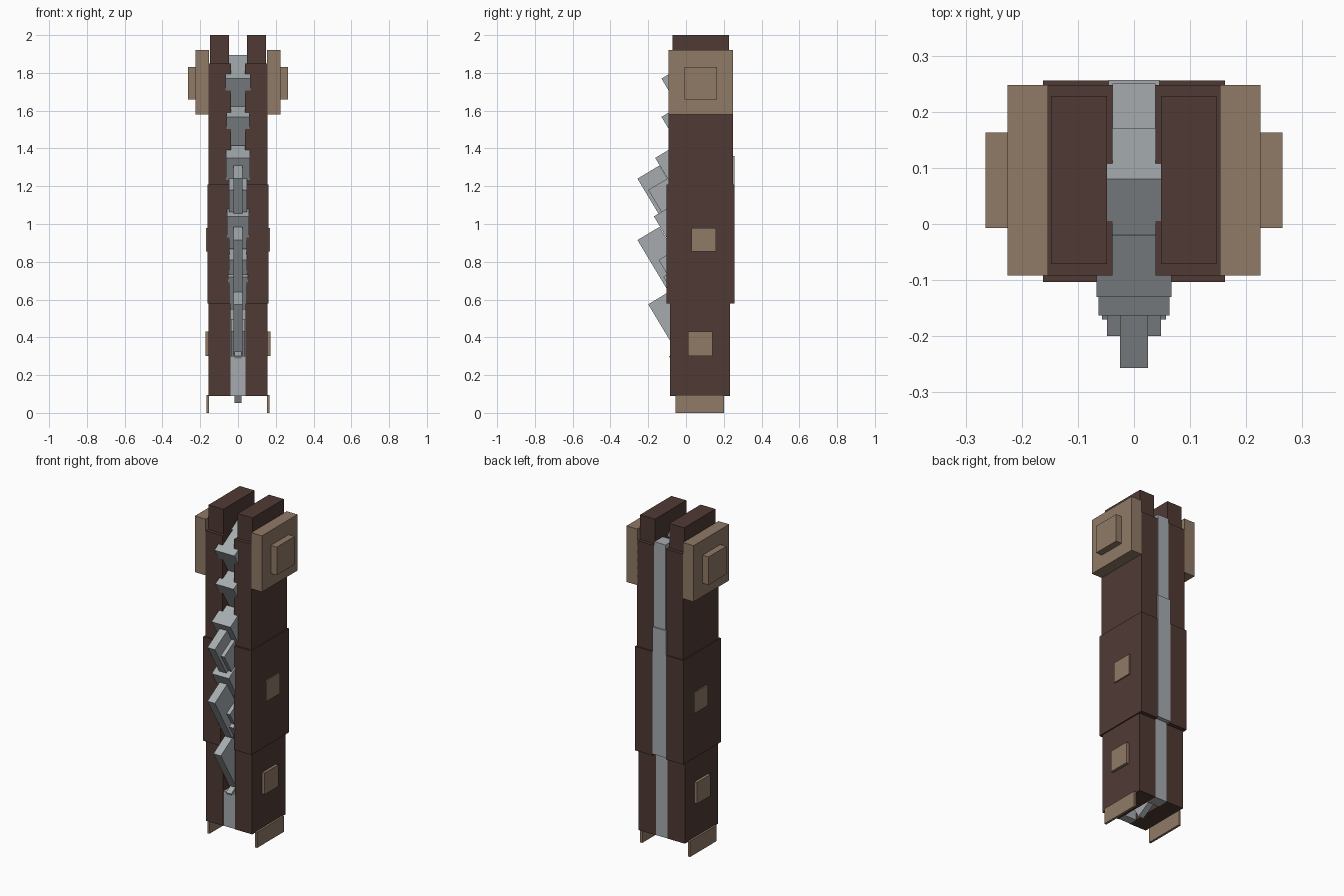
import bpy
from math import radians, sin, cos

old = bpy.data.objects.get("Cube")
if old:
    bpy.data.objects.remove(old, do_unlink=True)


def material(name, rgb):
    m = bpy.data.materials.new(name)
    m.use_nodes = True
    m.diffuse_color = (*rgb, 1)
    bsdf = next(n for n in m.node_tree.nodes if n.type == 'BSDF_PRINCIPLED')
    bsdf.inputs["Base Color"].default_value = (*rgb, 1)
    return m


BROWN = material("dark brown", (0.078, 0.042, 0.034))
TAN = material("tan", (0.28, 0.193, 0.134))
STEEL = material("steel grey", (0.38, 0.41, 0.43))
TILT = radians(31)


def box(name, x, y, z, mat, tilt=0):
    """Box from (min, max) ranges; tilt turns it about its own centre."""
    bpy.ops.mesh.primitive_cube_add(size=1)
    ob = bpy.context.object
    ob.name = name
    size = [b - a for a, b in (x, y, z)]
    for v in ob.data.vertices:
        v.co = [c * s for c, s in zip(v.co, size)]
    ob.location = [(a + b) / 2 for a, b in (x, y, z)]
    ob.rotation_euler.x = tilt
    ob.data.materials.append(mat)
    return ob


def pair(name, x, y, z, mat):
    """Matching boxes on the left (+x) and right (-x)."""
    box("left_" + name, x, y, z, mat)
    box("right_" + name, (-x[1], -x[0]), y, z, mat)


def tooth(name, y, z, half, depth, length):
    """Tilted slab whose foremost edge lies at (y, z)."""
    cy = y + cos(TILT) * depth / 2 + sin(TILT) * length / 2
    cz = z + sin(TILT) * depth / 2 - cos(TILT) * length / 2
    box(name, (-half, half), (cy - depth / 2, cy + depth / 2),
        (cz - length / 2, cz + length / 2), STEEL, TILT)


# Side casing
pair("lower_casing", (0.04, 0.155), (-0.085, 0.232), (0.09, 0.58), BROWN)
pair("middle_casing", (0.045, 0.162), (-0.103, 0.256), (0.58, 1.21), BROWN)
pair("upper_casing", (0.038, 0.155), (-0.092, 0.248), (1.21, 1.85), BROWN)
pair("top_cap", (0.048, 0.148), (-0.071, 0.228), (1.85, 2.0), BROWN)

# Tan side fittings
pair("hinge_plate", (0.153, 0.225), (-0.092, 0.248), (1.58, 1.92), TAN)
pair("hinge_knob", (0.22, 0.265), (-0.007, 0.163), (1.66, 1.83), TAN)
pair("middle_stud", (0.155, 0.17), (0.03, 0.16), (0.855, 0.98), TAN)
pair("lower_stud", (0.15, 0.172), (0.01, 0.14), (0.30, 0.43), TAN)
pair("foot_plate", (0.153, 0.167), (-0.055, 0.2), (0.0, 0.095), TAN)

# Spine along the back and block at the front
box("lower_spine", (-0.04, 0.04), (0.16, 0.231), (0.09, 0.6), STEEL)
box("middle_spine", (-0.045, 0.045), (0.17, 0.257), (0.59, 1.36), STEEL)
box("upper_spine", (-0.038, 0.038), (0.17, 0.25), (1.36, 1.875), STEEL)
box("front_block", (-0.04, 0.04), (-0.082, -0.03), (0.09, 0.3), STEEL)

# Wide teeth: front edge y, z and half width
teeth = [(-0.13, 1.77, 0.067), (-0.13, 1.567, 0.061), (-0.163, 1.35, 0.063),
         (-0.2, 1.18, 0.048), (-0.17, 1.04, 0.057), (-0.145, 0.81, 0.047),
         (-0.12, 0.72, 0.052)]
for i, (y, z, half) in enumerate(teeth):
    tooth(f"wide_tooth_{i + 1}", y, z, half, 0.128, 0.2)
tooth("crown_tooth", -0.031, 1.828, 0.05, 0.13, 0.2)
tooth("inner_tooth", -0.06, 0.43, 0.038, 0.13, 0.2)

# Narrow long blades
for i, (y, z) in enumerate([(-0.257, 1.24), (-0.257, 0.915), (-0.2, 0.575)]):
    tooth(f"long_blade_{i + 1}", y, z, 0.025, 0.136, 0.32)
tooth("bottom_blade", -0.09, 0.3, 0.018, 0.136, 0.29)
